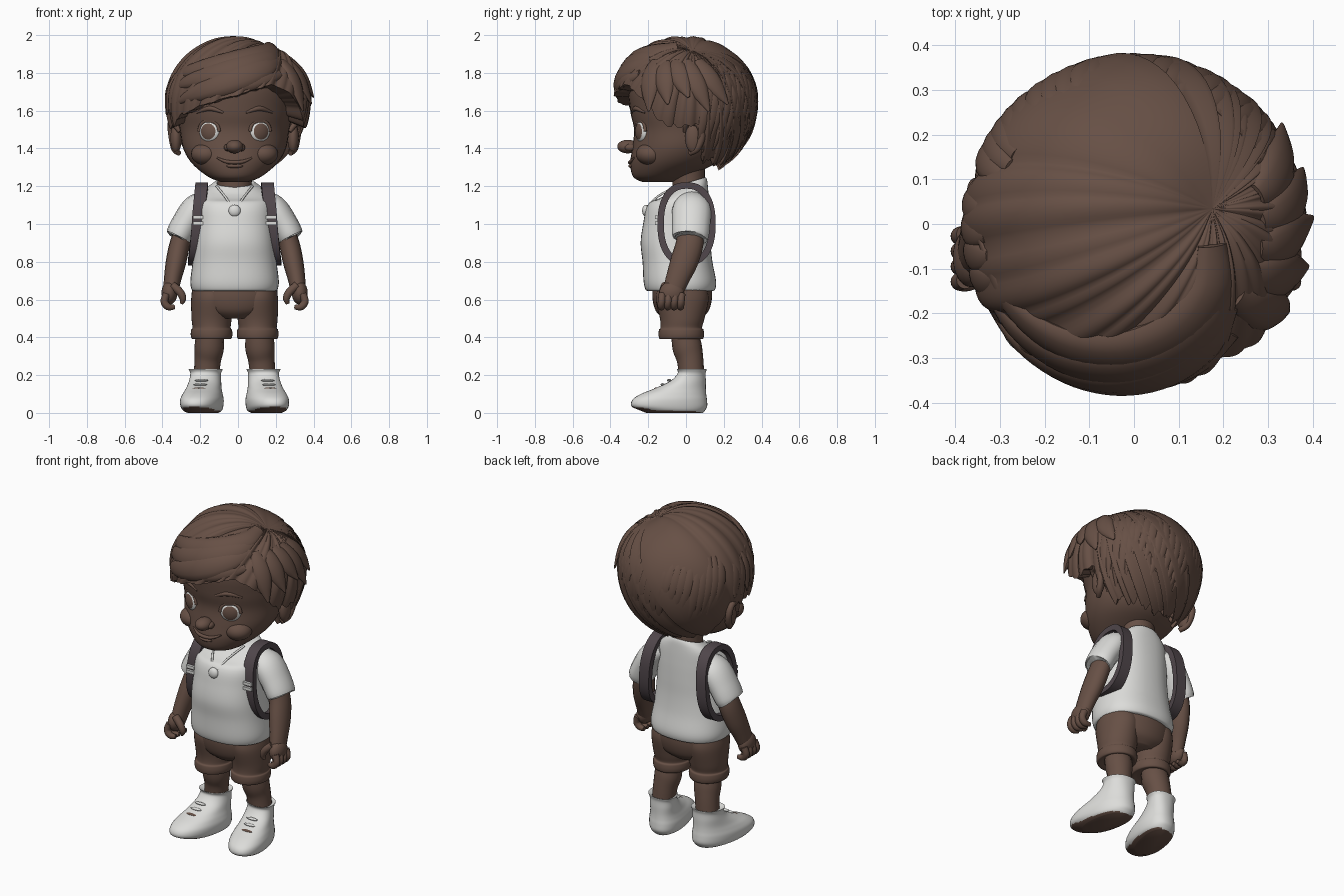
import bpy, bmesh, math, random
from math import sin, cos, radians, pi
from mathutils import Matrix, Vector

cube = bpy.data.objects.get("Cube")
if cube:
    bpy.data.objects.remove(cube, do_unlink=True)
random.seed(4)
BODY_SHIFT = Vector((-.018, 0, 0))


def material(name, colour):
    mat = bpy.data.materials.new(name)
    mat.use_nodes = True
    mat.diffuse_color = (*colour, 1)
    mat.node_tree.nodes["Principled BSDF"].inputs["Base Color"].default_value = (*colour, 1)
    return mat


BROWN = material("warm brown", (.135, .08, .06))
WHITE = material("off white", (.72, .72, .7))
PLUM = material("dark plum grey", (.08, .062, .07))


def finish(bm, name, *mats):
    """Turn a bmesh into a smooth shaded object."""
    bmesh.ops.remove_doubles(bm, verts=bm.verts, dist=.0002)
    bmesh.ops.recalc_face_normals(bm, faces=bm.faces)
    bmesh.ops.translate(bm, verts=bm.verts, vec=BODY_SHIFT)
    mesh = bpy.data.meshes.new(name)
    bm.to_mesh(mesh)
    bm.free()
    obj = bpy.data.objects.new(name, mesh)
    bpy.context.collection.objects.link(obj)
    for mat in mats:
        mesh.materials.append(mat)
    bpy.ops.object.select_all(action='DESELECT')
    obj.select_set(True)
    bpy.context.view_layer.objects.active = obj
    bpy.ops.object.shade_smooth_by_angle(angle=radians(50))
    return obj


def skin(name, rings, *mats, closed=False, caps=True):
    """Bridge a list of equal point rings."""
    bm = bmesh.new()
    rows = [[bm.verts.new(p) for p in ring] for ring in rings]
    pairs = list(zip(rows, rows[1:])) + ([(rows[-1], rows[0])] if closed else [])
    for a, b in pairs:
        for i in range(len(a)):
            j = (i + 1) % len(a)
            bm.faces.new((a[i], a[j], b[j], b[i]))
    if caps and not closed:
        bm.faces.new(rows[0])
        bm.faces.new(rows[-1])
    return finish(bm, name, *mats)


def spline(rows, steps=5):
    """Catmull-Rom through rows of numbers."""
    padded = [rows[0], *rows, rows[-1]]
    out = []
    for a, b, c, d in zip(padded, padded[1:], padded[2:], padded[3:]):
        for k in range(steps):
            t = k / steps
            out.append([q + t * (r - p) / 2 + t * t * (p - 2.5 * q + 2 * r - s / 2)
                        + t ** 3 * (s - p + 3 * (q - r)) / 2
                        for p, q, r, s in zip(a, b, c, d)])
    return out + [list(rows[-1])]


def loft(name, rows, *mats, x=0, power=2, warp=lambda v: v, seg=40):
    """Stack level rings given as (z, centre y, half width, half depth)."""
    def bend(v):
        return math.copysign(abs(v) ** (2 / power), v)
    angles = [2 * pi * i / seg for i in range(seg)]
    rings = [[warp(Vector((x + rx * bend(cos(a)), cy + ry * bend(sin(a)), z))) for a in angles]
             for z, cy, rx, ry in spline(rows)]
    return skin(name, rings, *mats)


def tube(name, rows, mat, side=1, flat=1, outward=None, seg=16):
    """Sweep a round or flattened section along (x, y, z, radius)."""
    path = spline(rows)
    pts = [Vector((side * p[0], p[1], p[2])) for p in path]
    rings = []
    for i, p in enumerate(pts):
        t = (pts[min(i + 1, len(pts) - 1)] - pts[max(i - 1, 0)]).normalized()
        ref = p - outward if outward else Vector((0, 1, 0))
        n = (ref - t * ref.dot(t)).normalized()
        b = t.cross(n)
        r = path[i][3]
        rings.append([p + r * (n * flat * cos(a) + b * sin(a))
                      for a in (2 * pi * k / seg for k in range(seg))])
    return skin(name, rings, mat)


def ball(name, centre, size, *mats, turn=Matrix()):
    bm = bmesh.new()
    bmesh.ops.create_uvsphere(bm, u_segments=32, v_segments=20, radius=1, matrix=Matrix.Translation(
        centre) @ turn @ Matrix.Diagonal((*size, 1)))
    return finish(bm, name, *mats)


# Head, neck and face
loft("head", [(1.222, -.15, .07, .08), (1.25, -.14, .14, .14), (1.32, -.07, .225, .225),
              (1.4, -.03, .272, .255), (1.5, 0, .29, .275), (1.6, .02, .31, .315),
              (1.75, .02, .31, .32), (1.88, .01, .22, .22), (1.93, 0, .08, .08)], BROWN)
loft("neck", [(1.1, .02, .1, .09), (1.2, .015, .09, .085), (1.33, .01, .1, .09)], BROWN)
ball("nose", (0, -.308, 1.41), (.045, .056, .036), BROWN)
tube("smile", [(-.095, -.272, 1.352, .004), (-.05, -.292, 1.332, .009), (0, -.298, 1.326, .01),
               (.05, -.292, 1.332, .009), (.095, -.272, 1.352, .004)], BROWN)
ball("lower_lip", (0, -.285, 1.307), (.045, .02, .012), BROWN)

for s, label in ((1, "left_"), (-1, "right_")):
    ball(label + "nostril", (s * .036, -.295, 1.405), (.02, .03, .02), BROWN)
    ball(label + "cheek", (s * .15, -.185, 1.37), (.08, .08, .06), BROWN)
    tube(label + "brow", [(.06, -.285, 1.59, .006), (.13, -.263, 1.612, .014),
                          (.2, -.217, 1.59, .005)], BROWN, s)
    # Eye with a concentric iris
    turn = Matrix.Rotation(s * radians(25), 4, 'Z') @ Matrix.Rotation(pi / 2, 4, 'X')
    centre = Vector((s * .13, -.23, 1.49))
    eye = ball(label + "eye", centre, (.06, .06, .033), WHITE, BROWN, turn=turn)
    for face in eye.data.polygons:
        local = turn.inverted() @ (face.center - BODY_SHIFT - centre)
        face.material_index = int(local.xy.length < .044)
    lid = [turn @ Vector((.059 * cos(a), .059 * sin(a), .012)) + centre
           for a in (pi * k / 6 for k in range(7))]
    tube(label + "eyelid", [(*p, .009) for p in lid], BROWN)
    # Ear with a raised rim
    ball(label + "ear", (s * .31, .04, 1.455), (.03, .045, .08), BROWN)
    tube(label + "ear_rim", [(.29, -.005, 1.49, .012), (.325, .01, 1.535, .017),
                             (.336, .065, 1.53, .019), (.332, .085, 1.47, .019),
                             (.318, .06, 1.4, .018), (.295, .02, 1.375, .014)], BROWN, s)

# Hair: grooved shell sweeping from the parting to a jagged hairline
CROWN = Vector((.018, 0, 1.65))
HAIRLINE = [(-180, 1.31), (-113, 1.34), (-103, 1.5), (-92, 1.54), (-80, 1.5), (-55, 1.57),
            (-30, 1.63), (0, 1.685), (28, 1.74), (45, 1.7), (58, 1.62), (78, 1.5), (92, 1.54),
            (103, 1.5), (113, 1.34), (180, 1.31)]


def hairline(deg):
    for (a, za), (b, zb) in zip(HAIRLINE, HAIRLINE[1:]):
        if a <= deg <= b:
            return za + (zb - za) * (deg - a) / (b - a)


def hair_direction(deg, z):
    h = (z - CROWN.z) / (.345 if z > CROWN.z else .4)
    w = math.sqrt(max(0, 1 - h * h))
    return Vector((w * sin(radians(deg)), -w * cos(radians(deg)), h))


def on_hair(d, scale=1):
    height = .345 if d.z > 0 else .4
    return CROWN + scale * Vector((d.x * .378, d.y * .375, d.z * height))


parting = Vector((.51, .1, .85)).normalized()
COUNT, STEPS = 288, 26
shell = [[] for _ in range(STEPS + 2)]
for i in range(COUNT):
    deg = -180 + 360 * i / COUNT
    groove = .65 * abs(cos(radians(deg * 8))) + .35 * abs(cos(radians(deg * 19 + 20)))
    jag = .045 if abs(deg) > 50 else .012
    tip = hair_direction(deg, hairline(deg) - jag * (groove - .6))
    for k in range(STEPS + 1):
        t = k / STEPS
        lift = .97 + .055 * groove * min(1, 3 * t) - .06 * math.exp(-(t / .12) ** 2)
        shell[k].append(on_hair(parting.slerp(tip, t), lift))
    shell[-1].append(on_hair(tip, .77))
skin("hair_shell", shell, BROWN, caps=False)


def lock(name, a0, z0, a1, z1, radius, flick=.02):
    """A tapered flat lock lying on the hair shell."""
    rows = []
    for k in range(7):
        t = k / 6
        p = on_hair(hair_direction(a0 + (a1 - a0) * t, z0 + (z1 - z0) * t), .97 + flick * t ** 3)
        rows.append((*p, radius * (.12 + .88 * sin(pi * (.12 + .88 * t) ** .9))))
    tube(name, rows, BROWN, flat=.5, outward=CROWN, seg=12)


for i, sweep in enumerate([(48, 1.88, -62, 1.64, .075), (58, 1.92, -72, 1.72, .075),
                           (75, 1.95, -84, 1.78, .07), (42, 1.8, -40, 1.69, .05)]):
    lock(f"fringe_lock_{i + 1}", *sweep)
for i in range(5):
    lock(f"left_tuft_{i + 1}", 55 + 12 * i, 1.87, 60 + 16 * i, 1.6 + .035 * (i % 3), .055, .09)
for i in range(24):
    start = 108 + 6 * i
    low = 1.36 + .2 * random.random()
    lock(f"back_lock_{i + 1}", start + 5, 1.84, start - 6, low, .036, .03)
for i in range(4):
    lock(f"right_lock_{i + 1}", -95 + 9 * i, 1.8, -99 + 9 * i, 1.58, .04, .05)


# Shirt
def dip_collar(v):
    if v.z > 1.12:
        v.z += .3 * (v.y - .03) * min(1, (v.z - 1.12) / .08)
    return v


loft("shirt", [(.645, -.03, .215, .172), (.655, -.03, .228, .185), (.7, -.033, .234, .192),
               (.8, -.045, .222, .185), (.9, -.055, .213, .185), (1, -.05, .205, .177),
               (1.1, -.04, .2, .163), (1.17, -.008, .175, .125), (1.215, .015, .115, .095),
               (1.225, .018, .098, .082), (1.2, .018, .08, .07)],
     WHITE, power=2.3, warp=dip_collar)
tube("cord", [(-.095, -.05, 1.2, .006), (-.05, -.15, 1.145, .006), (0, -.212, 1.08, .006),
              (.05, -.15, 1.145, .006), (.095, -.05, 1.2, .006)], WHITE)
ball("pendant", (0, -.212, 1.07), (.032, .02, .032), WHITE)

# Shorts
loft("shorts_hips", [(.5, -.02, .1, .1), (.54, -.02, .19, .14), (.61, -.02, .226, .158),
                     (.69, -.02, .22, .155)], BROWN)


def shoe_splay(side):
    def warp(v):
        v.x -= side * .17 * v.y
        return v
    return warp


for s, label in ((1, "left_"), (-1, "right_")):
    # Sleeve, arm and hand
    tube(label + "sleeve", [(.13, .03, 1.13, .05), (.2, .03, 1.085, .075), (.26, .027, 1, .075),
                            (.297, .023, .93, .07), (.292, .023, .94, .05)], WHITE, s, flat=1.35)
    tube(label + "arm", [(.25, .025, 1, .05), (.288, .02, .9, .054), (.31, -.01, .8, .054),
                         (.328, -.045, .71, .046), (.338, -.07, .64, .04)], BROWN, s, flat=1.35)
    ball(label + "palm", (s * .345, -.075, .635), (.042, .066, .062), BROWN)
    for i in range(4):
        y = -.125 + .034 * i
        tube(f"{label}finger_{i + 1}", [(.36, y, .63, .02), (.372, y - .004, .59, .02),
                                        (.352, y - .006, .562, .019), (.318, y, .56, .012)], BROWN, s)
    tube(label + "thumb", [(.33, -.11, .675, .022), (.29, -.122, .64, .021),
                           (.274, -.122, .605, .018), (.282, -.118, .578, .009)], BROWN, s)

    # Backpack strap looped around the shoulder
    rings = []
    for k in range(64):
        a = 2 * pi * k / 64
        x = s * (.194 - .02 * sin(a))
        rings.append([(x + dx, .003 + (.138 + dr) * math.copysign(abs(cos(a)) ** .85, cos(a)),
                       1 + (.205 + dr) * math.copysign(abs(sin(a)) ** .85, sin(a)))
                      for dx, dr in ((-.033, -.018), (.033, -.018), (.033, .016), (-.033, .016))])
    skin(label + "strap", rings, PLUM, closed=True)
    for z in (1.005, 1.035):
        bm = bmesh.new()
        bmesh.ops.create_cube(bm, size=1, matrix=Matrix.Translation((s * .194, -.15, z))
                              @ Matrix.Diagonal((.055, .03, .018, 1)))
        finish(bm, f"{label}buckle_{'upper' if z > 1.02 else 'lower'}", WHITE)

    # Shorts leg with a turned cuff, then the bare leg
    loft(label + "shorts_leg", [(.4, -.025, .07, .08), (.39, -.025, .1, .112),
                                (.41, -.025, .11, .12), (.44, -.025, .108, .118),
                                (.452, -.025, .101, .11), (.5, -.02, .106, .118),
                                (.6, -.02, .108, .14), (.66, -.02, .1, .13)], BROWN, x=s * .122)
    tube(label + "leg", [(.132, -.01, .44, .07), (.134, .006, .35, .078), (.142, .022, .28, .07),
                         (.15, .03, .19, .067)], BROWN, s)

    # Shoe with a brown sole
    shoe = loft(label + "shoe", [(0, -.06, .075, .15), (.012, -.07, .096, .17),
                                 (.035, -.088, .106, .2), (.07, -.086, .108, .197),
                                 (.1, -.066, .1, .173), (.13, -.03, .09, .135),
                                 (.17, .012, .083, .093), (.21, .03, .08, .074),
                                 (.232, .03, .088, .079), (.22, .03, .06, .06)],
                WHITE, BROWN, x=s * .158, power=2.25, warp=shoe_splay(s))
    for face in shoe.data.polygons:
        face.material_index = int(face.normal.z < -.75 and face.center.z < .05)
    for i, mat in enumerate((BROWN, WHITE, WHITE)):
        ball(f"{label}lace_{i + 1}", (s * (.188 - .006 * i), -.157 + .034 * i, .128 + .022 * i),
             (.036, .012, .007), mat)
